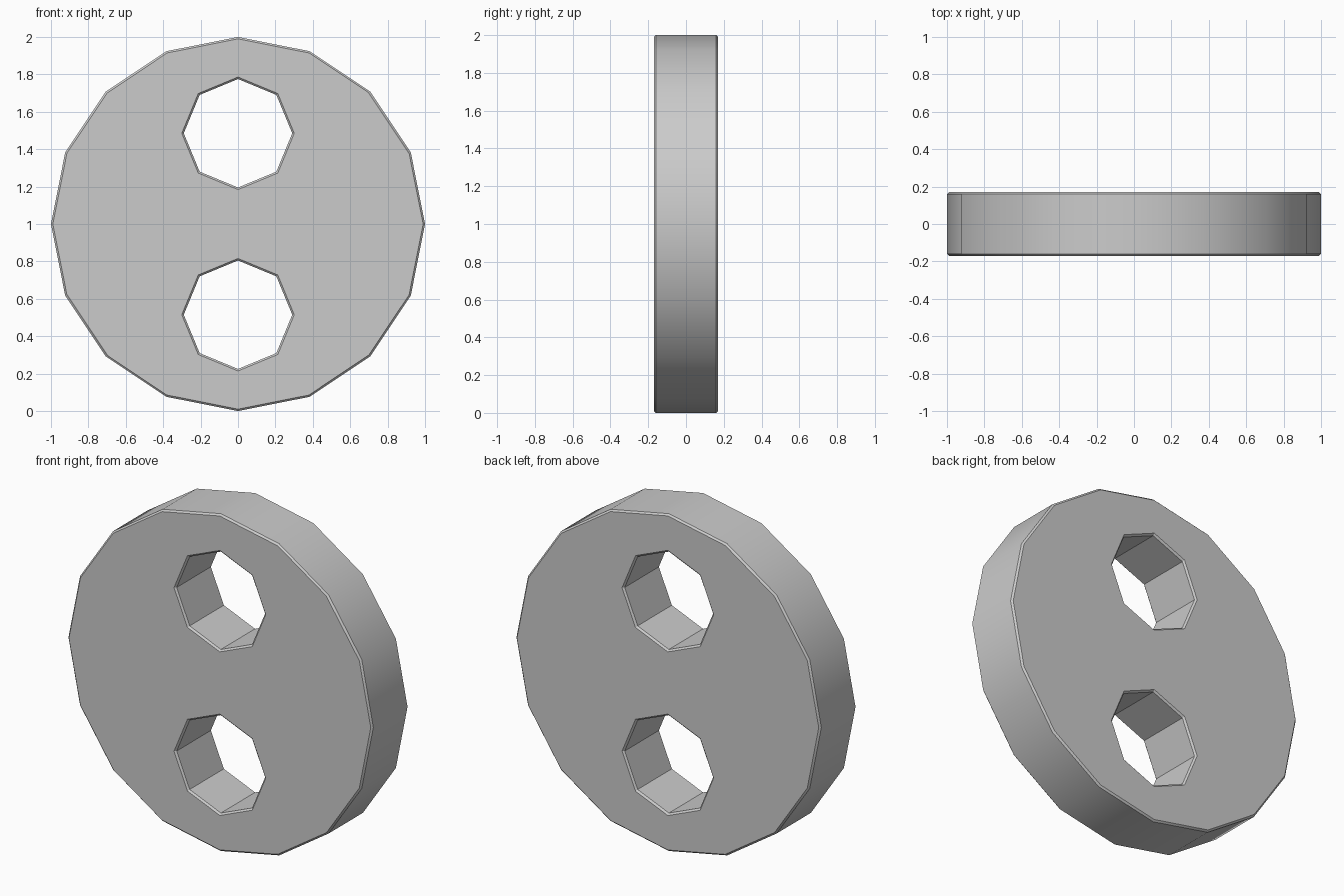
import bpy
from math import pi, radians

if "Cube" in bpy.data.objects:
    bpy.data.objects.remove(bpy.data.objects["Cube"])

HALF = 0.17


def prism(name, sides, radius, depth, z):
    # Prism lying along y with a corner pointing straight up
    bpy.ops.mesh.primitive_cylinder_add(vertices=sides, radius=radius, depth=depth,
                                        location=(0, 0, z), rotation=(pi / 2, 0, 0))
    ob = bpy.context.object
    ob.name = name
    bpy.ops.object.transform_apply(location=False, rotation=True, scale=True)
    return ob


# Sixteen-sided disc
disc = prism("disc", 16, 1.0, 2 * HALF, 1.0)

# Two octagonal through-holes
cutters = [prism("hole_cutter", 8, 0.29, 1.0, 1.0 + s * 0.485) for s in (1, -1)]
for cutter in cutters:
    cutter.hide_render = True
    cut = disc.modifiers.new("hole", 'BOOLEAN')
    cut.operation = 'DIFFERENCE'
    cut.solver = 'EXACT'
    cut.object = cutter

# Fine chamfer around the rim and hole edges
bevel = disc.modifiers.new("chamfer", 'BEVEL')
bevel.width = 0.01
bevel.segments = 1
bevel.limit_method = 'ANGLE'
bevel.angle_limit = radians(60)

bpy.ops.object.select_all(action='DESELECT')
disc.select_set(True)
bpy.context.view_layer.objects.active = disc
for mod in list(disc.modifiers):
    bpy.ops.object.modifier_apply(modifier=mod.name)
for cutter in cutters:
    bpy.data.objects.remove(cutter)

# Smooth rim, flat hole walls
bpy.ops.object.shade_smooth_by_angle(angle=radians(30))
